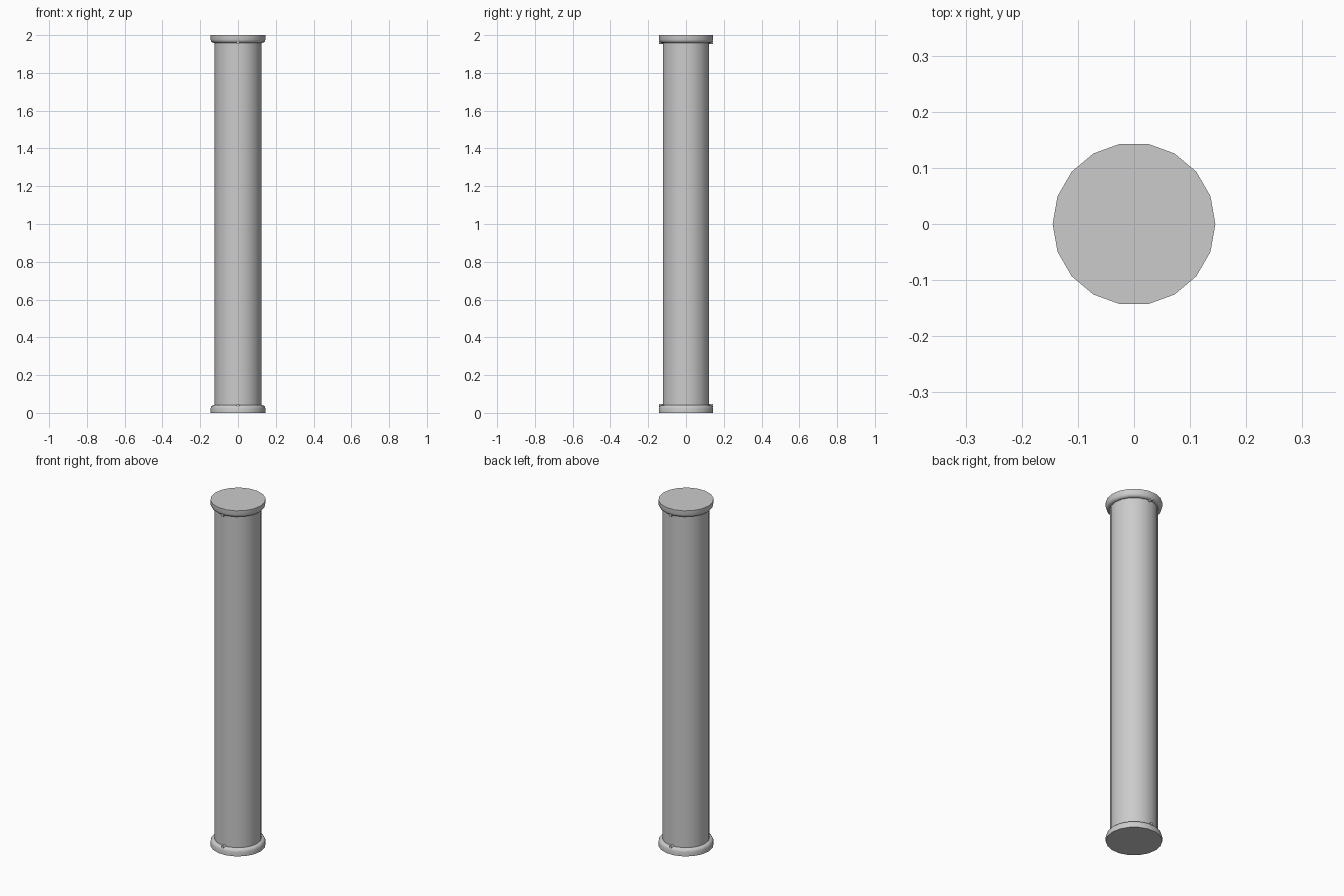
import bpy
import math
from mathutils import Matrix

if "Cube" in bpy.data.objects:
    bpy.data.objects.remove(bpy.data.objects["Cube"])

import bmesh

SIDES = 18
HEIGHT = 2.0

grey = bpy.data.materials.new("light grey")
grey.use_nodes = True
colour = (0.6, 0.6, 0.6, 1)
grey.diffuse_color = colour
grey.node_tree.nodes["Principled BSDF"].inputs["Base Color"].default_value = colour


def finish(name, bm):
    bmesh.ops.recalc_face_normals(bm, faces=bm.faces)
    mesh = bpy.data.meshes.new(name)
    bm.to_mesh(mesh)
    bm.free()
    mesh.materials.append(grey)
    obj = bpy.data.objects.new(name, mesh)
    bpy.context.collection.objects.link(obj)
    bpy.ops.object.select_all(action="DESELECT")
    obj.select_set(True)
    bpy.context.view_layer.objects.active = obj
    bpy.ops.object.shade_smooth_by_angle(angle=math.radians(40))


def lathe(name, profile, flip=False):
    """Stack rings of (radius, height) and close both ends."""
    bm = bmesh.new()
    rings = []
    for r, z in profile:
        z = HEIGHT - z if flip else z
        rings.append([bm.verts.new((r * math.cos(a), r * math.sin(a), z))
                      for a in (math.tau * i / SIDES for i in range(SIDES))])
    for low, high in zip(rings, rings[1:]):
        for i in range(SIDES):
            j = (i + 1) % SIDES
            bm.faces.new((low[i], low[j], high[j], high[i]))
    bm.faces.new(rings[0])
    bm.faces.new(rings[-1])
    finish(name, bm)


def pin(name, y, z):
    """Short pin lying along y."""
    bm = bmesh.new()
    bmesh.ops.create_cone(bm, cap_ends=True, segments=10, radius1=0.008,
                          radius2=0.008, depth=0.03,
                          matrix=Matrix.Translation((0, y, z))
                          @ Matrix.Rotation(math.pi / 2, 4, "X"))
    finish(name, bm)


# Shaft
lathe("shaft", [(0.124, 0.02), (0.124, HEIGHT - 0.02)])

# Rounded end caps, each with a front and a back pin
cap = [(0.145, 0), (0.145, 0.024), (0.142, 0.033), (0.136, 0.039),
       (0.129, 0.041), (0.12, 0.041)]
for end, flip in (("bottom", False), ("top", True)):
    lathe(end + "_cap", cap, flip)
    for side, sign in (("front", -1), ("back", 1)):
        pin(f"{end}_{side}_pin", sign * 0.127, HEIGHT - 0.04 if flip else 0.04)
